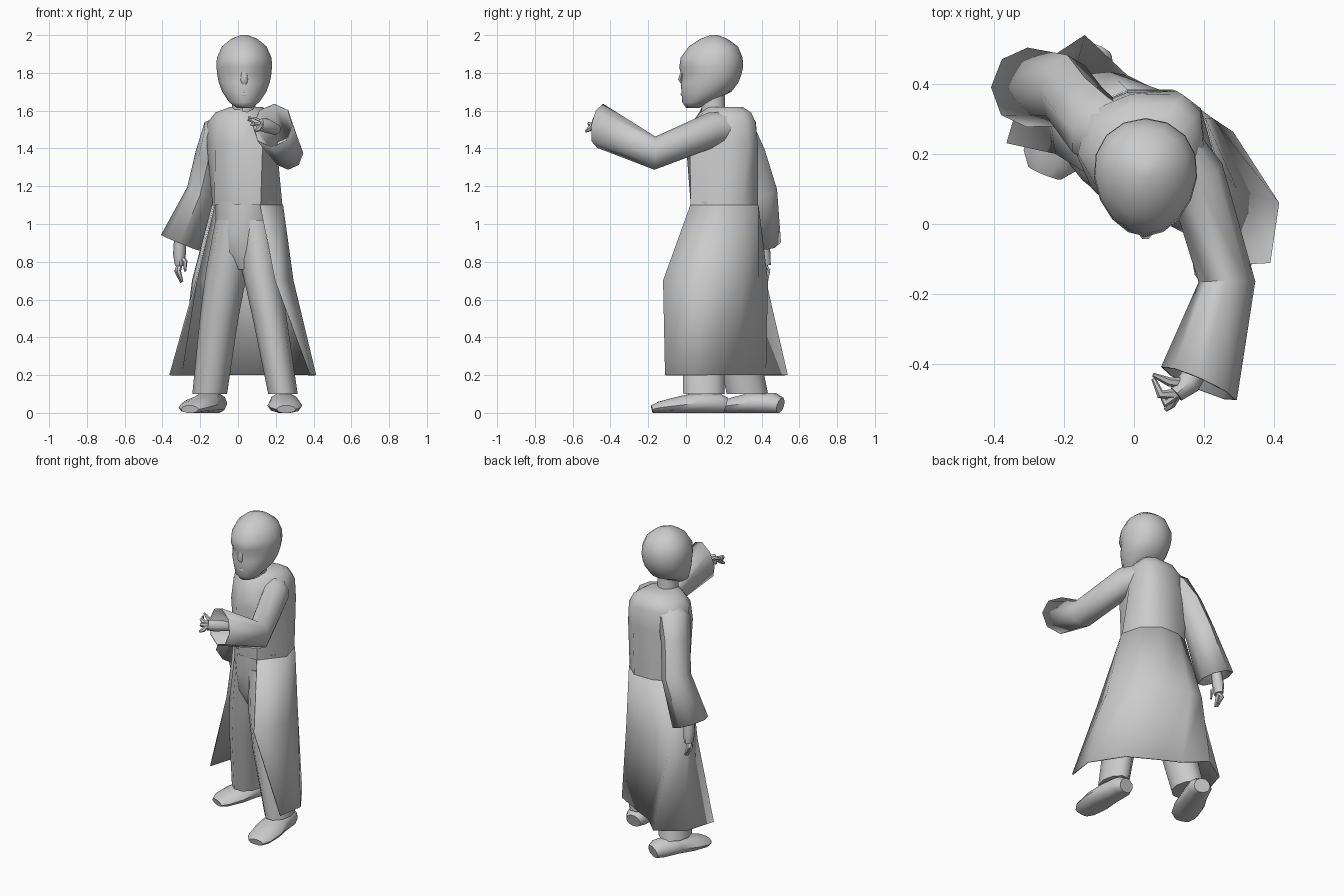
import bpy, bmesh, math
from mathutils import Vector

cube = bpy.data.objects.get("Cube")
if cube:
    bpy.data.objects.remove(cube, do_unlink=True)

grey = bpy.data.materials.new("plain grey")
grey.use_nodes = True
COLOUR = (0.6, 0.6, 0.6, 1)
grey.diffuse_color = COLOUR
grey.node_tree.nodes["Principled BSDF"].inputs["Base Color"].default_value = COLOUR


def loft(name, rings, closed=True, end_cap=True, sheet=0, sharp=50):
    """Skin a list of point rings; sheet gives open cloth a thickness."""
    bm = bmesh.new()
    rows = [[bm.verts.new(p) for p in ring] for ring in rings]
    count = len(rows[0])
    for low, high in zip(rows, rows[1:]):
        for i in range(count if closed else count - 1):
            j = (i + 1) % count
            bm.faces.new((low[i], low[j], high[j], high[i]))
    if closed:
        bm.faces.new(rows[0][::-1])
        if end_cap:
            bm.faces.new(rows[-1])
    bmesh.ops.recalc_face_normals(bm, faces=bm.faces)
    mesh = bpy.data.meshes.new(name)
    bm.to_mesh(mesh)
    bm.free()
    mesh.materials.append(grey)
    mesh.shade_smooth()
    mesh.set_sharp_from_angle(angle=math.radians(sharp))
    obj = bpy.data.objects.new(name, mesh)
    bpy.context.collection.objects.link(obj)
    if sheet:
        mod = obj.modifiers.new("cloth thickness", "SOLIDIFY")
        mod.thickness = sheet
        mod.offset = 0


def circle(n):
    return [(math.cos(math.tau * i / n), math.sin(math.tau * i / n)) for i in range(n)]


def stack(name, levels, n=12):
    """Loft of level ellipses: z, x, y, half width, half depth."""
    loft(name, [[(x + rx * c, y + ry * s, z) for c, s in circle(n)]
                for z, x, y, rx, ry in levels])


def tube(name, path, sizes, n=8, guide=(0, 0, 1), end_dir=None, floor=None, **options):
    """Loft of ellipses across a path; sizes are (side, up) radii."""
    pts = [Vector(p) for p in path]
    rings = []
    for i, p in enumerate(pts):
        along = pts[min(i + 1, len(pts) - 1)] - pts[max(i - 1, 0)]
        if end_dir and i == len(pts) - 1:
            along = Vector(end_dir)
        along.normalize()
        side = along.cross(Vector(guide)).normalized()
        up = side.cross(along)
        w, h = sizes[i]
        ring = [p + side * w * c + up * h * s for c, s in circle(n)]
        if floor is not None:
            for v in ring:
                v.z = max(v.z, floor)
        rings.append(ring)
    loft(name, rings, **options)


# Head: egg-shaped levels given as z, front y, back y, half width
HEAD_X = 0.033
skull = [(1.615, 0, .07, .04), (1.645, -.02, .13, .08), (1.7, -.024, .24, .117),
         (1.75, -.028, .278, .135), (1.79, -.026, .293, .143), (1.83, -.036, .302, .147),
         (1.88, -.028, .3, .145), (1.94, .015, .275, .118), (1.98, .075, .22, .07),
         (2, .13, .17, .02)]
rings = []
for z, front, back, w in skull:
    ring = []
    for c, s in circle(16):
        y = (front + back) / 2 + (back - front) / 2 * s
        # shallow eye sockets
        if 1.76 < z < 1.81 and s < -.6 and abs(c) > .2:
            y += .012
        ring.append((HEAD_X + w * c * (1 + .12 * s), y, z))
    rings.append(ring)
loft("head", rings, sharp=60)
tube("nose", [(HEAD_X, -.016, 1.82), (HEAD_X, -.03, 1.765), (HEAD_X, -.018, 1.74)],
     [(.012, .008), (.019, .014), (.016, .008)], n=6, guide=(0, -1, 0))
tube("lips", [(HEAD_X - .035, -.008, 1.685), (HEAD_X, -.02, 1.688), (HEAD_X + .035, -.008, 1.685)],
     [(.004, .004), (.009, .011), (.004, .004)], n=6)

# Neck and hips
stack("neck", [(1.56, .03, .15, .07, .07), (1.61, .03, .145, .062, .065),
               (1.7, .033, .14, .062, .068)], n=10)
stack("hips", [(.76, .035, .165, .05, .09), (.85, .03, .17, .13, .125),
               (.97, .035, .175, .155, .15), (1.12, .045, .19, .165, .165)])

# Coat: levels run from right front edge round the back to left front
waist = [(-.125, .14), (-.135, .24), (-.11, .34), (-.02, .38), (.11, .38), (.2, .3), (.235, .17), (.12, .025)]
bodice = {
    1.62: [(-.02, .13), (-.04, .18), (-.03, .24), (0, .28), (.09, .3), (.13, .27), (.12, .19), (.08, .12)],
    1.59: [(-.09, .14), (-.12, .2), (-.1, .29), (-.01, .34), (.12, .345), (.17, .3), (.17, .2), (.1, .09)],
    1.54: [(-.11, .11), (-.16, .2), (-.13, .32), (-.01, .37), (.14, .368), (.19, .32), (.2, .2), (.12, .05)],
    1.42: [(-.12, .1), (-.165, .2), (-.13, .33), (-.02, .375), (.12, .38), (.19, .33), (.205, .2), (.13, .02)],
    1.1: waist,
}
# closing point at the middle of the chest
chest = {1.62: (.03, .085), 1.59: (0, .07), 1.54: (-.01, .035), 1.42: (-.01, .0), 1.1: (-.01, .025)}
loft("coat_bodice", [[(x, y, z) for x, y in ring + [chest[z]]] for z, ring in bodice.items()])
skirt = {
    1.1: waist,
    .7: [(-.22, .2), (-.24, .33), (-.17, .42), (-.07, .43), (.07, .38), (.22, .3), (.29, .1), (.2, -.12)],
    .2: [(-.36, .23), (-.3, .43), (-.14, .535), (-.02, .42), (.1, .36), (.28, .26), (.41, .06), (.385, -.11)],
}
loft("coat_skirt", [[(x, y, z) for x, y in ring] for z, ring in skirt.items()], closed=False, sheet=.008)

# Trouser legs
stack("left_leg", [(1.02, .09, .165, .1, .14), (.75, .12, .12, .098, .125),
                   (.5, .168, .09, .09, .12), (.1, .238, .095, .078, .115)], n=10)
stack("right_leg", [(1.02, -.02, .185, .1, .14), (.75, -.06, .2, .11, .125),
                    (.5, -.1, .24, .102, .12), (.1, -.15, .325, .092, .115)], n=10)


# Shoes, swept from heel to toe
def shoe(name, heel, toe):
    heel, toe = Vector(heel), Vector(toe)
    profile = [(0, .05, .045), (.1, .073, .058), (.4, .08, .06),
               (.65, .092, .047), (.9, .08, .033), (1, .05, .022)]
    path = [heel.lerp(toe, t).to_3d() + Vector((0, 0, h * .85)) for t, w, h in profile]
    tube(name, path, [(w, h) for t, w, h in profile], n=10, floor=0)


shoe("left_shoe", (.235, .21), (.255, -.18))
shoe("right_shoe", (-.11, .5), (-.255, .145))

# Wide sleeves with open cuffs
tube("left_sleeve", [(.08, .26, 1.52), (.175, .14, 1.5), (.265, -.165, 1.375), (.185, -.455, 1.52)],
     [(.08, .075), (.08, .09), (.078, .085), (.115, .115)],
     end_dir=(-.4, -.9, .14), end_cap=False, sheet=.006)
tube("right_sleeve", [(-.02, .22, 1.52), (-.105, .27, 1.48), (-.15, .32, 1.36),
                      (-.195, .38, 1.17), (-.305, .39, .9)],
     [(.08, .09), (.09, .1), (.075, .1), (.075, .1), (.108, .11)],
     guide=(0, -1, 0), end_cap=False, sheet=.006)


# Hands: palm plus tapered fingers and thumb
def hand(name, guide, wrist, palm, knuckle, tips):
    tube(name + "_palm", [wrist, palm, knuckle], [(.032, .03), (.034, .038), (.024, .034)], guide=guide)
    for i, (bend, tip) in enumerate(tips):
        root = palm if i == 0 else knuckle
        part = "_thumb" if i == 0 else "_finger_" + str(i)
        tube(name + part, [root, bend, tip], [(.016, .016), (.013, .013), (.006, .006)], n=6, guide=guide)


hand("left_hand", (0, 0, 1), (.2, -.38, 1.5), (.155, -.455, 1.52), (.12, -.485, 1.525),
     [((.1, -.45, 1.55), (.055, -.43, 1.565)),
      ((.075, -.485, 1.55), (.055, -.44, 1.55)),
      ((.09, -.51, 1.53), (.07, -.47, 1.525)),
      ((.105, -.515, 1.5), (.09, -.53, 1.49))])
hand("right_hand", (0, -1, 0), (-.305, .4, .94), (-.31, .41, .84), (-.31, .415, .78),
     [((-.28, .385, .8), (-.28, .38, .75)),
      ((-.315, .395, .75), (-.295, .4, .695)),
      ((-.325, .415, .75), (-.3, .415, .69)),
      ((-.32, .435, .755), (-.295, .43, .7))])
